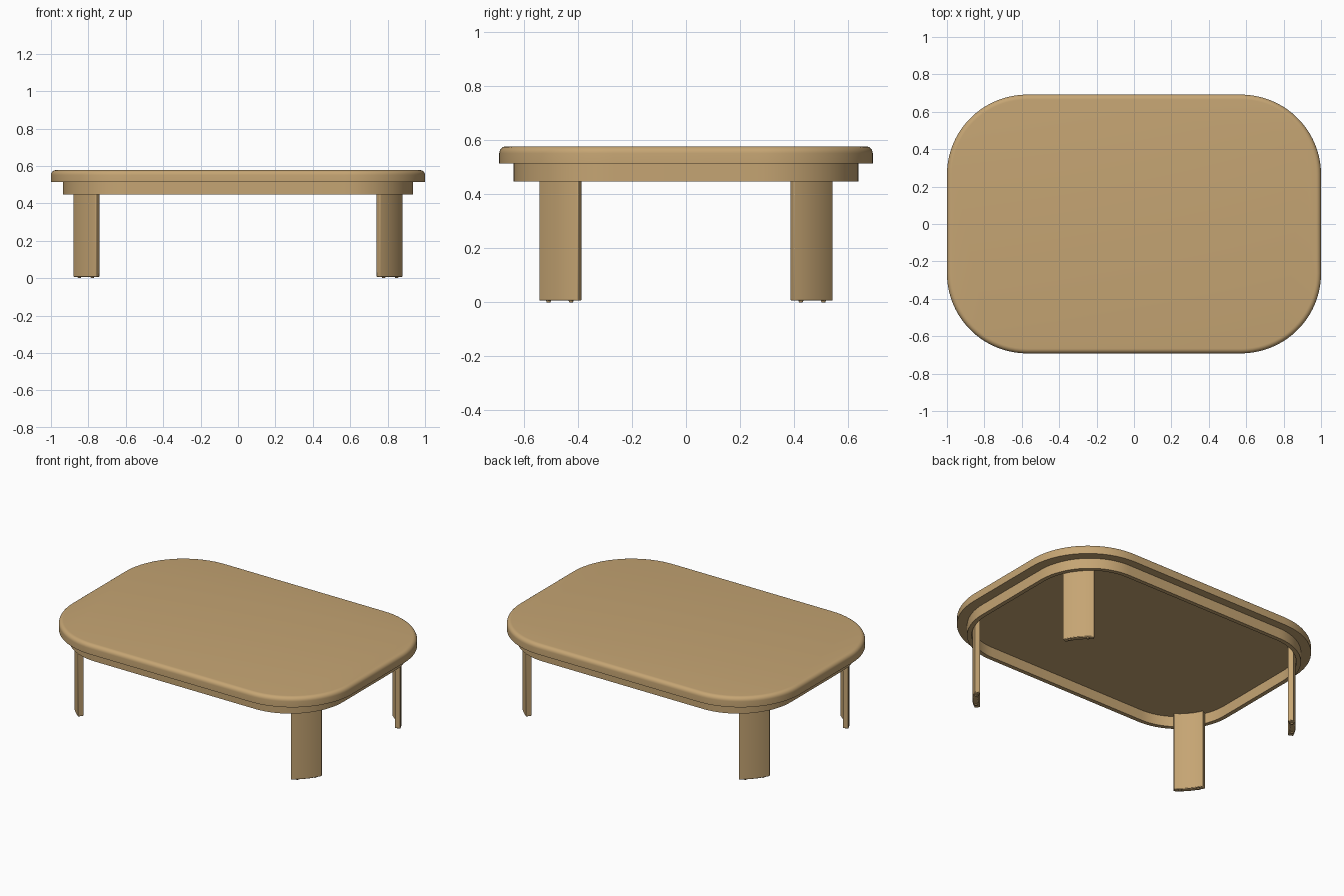
import bpy, bmesh, math

if "Cube" in bpy.data.objects:
    bpy.data.objects.remove(bpy.data.objects["Cube"])

wood = bpy.data.materials.new("warm oak")
wood.diffuse_color = (0.56, 0.375, 0.172, 1)
wood.use_nodes = True
wood.node_tree.nodes["Principled BSDF"].inputs["Base Color"].default_value = wood.diffuse_color

CX, CY = 0.57, 0.265          # centre of the rounded corners
TOP, SEAM, APRON_Z, LEG_Z = 0.578, 0.515, 0.448, 0.006


def outline(hx, hy, z, n=20):
    """Rounded rectangle with quarter-ellipse corners about (CX, CY)."""
    pts = []
    for q, (sx, sy) in enumerate([(1, 1), (-1, 1), (-1, -1), (1, -1)]):
        for i in range(n + 1):
            a = math.pi / 2 * (q + i / n)
            pts.append((sx * CX + (hx - CX) * math.cos(a),
                        sy * CY + (hy - CY) * math.sin(a), z))
    return pts


def loft(name, rings, closed=False):
    """Skin a stack of outlines; cap the ends or join last to first."""
    bm = bmesh.new()
    vs = [[bm.verts.new(p) for p in r] for r in rings]
    n = len(vs[0])
    pairs = list(zip(vs, vs[1:])) + ([(vs[-1], vs[0])] if closed else [])
    for a, b in pairs:
        for i in range(n):
            j = (i + 1) % n
            bm.faces.new((a[i], a[j], b[j], b[i]))
    if not closed:
        bm.faces.new(vs[0][::-1])
        bm.faces.new(vs[-1])
    return finish(name, bm)


def finish(name, bm):
    bmesh.ops.recalc_face_normals(bm, faces=bm.faces)
    me = bpy.data.meshes.new(name)
    bm.to_mesh(me)
    bm.free()
    me.materials.append(wood)
    ob = bpy.data.objects.new(name, me)
    bpy.context.collection.objects.link(ob)
    bpy.ops.object.select_all(action='DESELECT')
    ob.select_set(True)
    bpy.context.view_layer.objects.active = ob
    bpy.ops.object.shade_smooth_by_angle(angle=math.radians(35))
    return ob


# Tabletop with a rounded upper edge
R = 0.026
rings = [outline(1.0, 0.692, SEAM)]
for k in range(7):
    a = math.pi / 2 * k / 6
    d = R * (1 - math.cos(a))
    rings.append(outline(1 - d, 0.692 - d, TOP - R + R * math.sin(a)))
loft("tabletop", rings)

# Hollow apron ring set in under the top
loft("apron", [outline(0.936, 0.639, APRON_Z), outline(0.936, 0.639, SEAM),
               outline(0.909, 0.612, SEAM), outline(0.909, 0.612, APRON_Z)],
     closed=True)

# Four curved plate legs following the corners, each on two small glides
A0, A1, RO, RI = math.radians(23.5), math.radians(56), 0.338, 0.304
for sx, sy, where in [(1, 1, "back_right"), (-1, 1, "back_left"),
                      (-1, -1, "front_left"), (1, -1, "front_right")]:
    def corner(r, a, z):
        return (sx * (CX + r * math.cos(a)), sy * (CY + r * math.sin(a)), z)

    angles = [A0 + (A1 - A0) * i / 10 for i in range(11)]
    section = [(RO, a) for a in angles] + [(RI, a) for a in reversed(angles)]
    leg = loft(where + "_leg", [[corner(r, a, z) for r, a in section]
                                for z in (LEG_Z, SEAM)])
    bev = leg.modifiers.new("soft edges", 'BEVEL')
    bev.width, bev.segments, bev.limit_method = 0.004, 2, 'ANGLE'

    bm = bmesh.new()
    for deg in (30, 49.5):
        x, y, _ = corner((RO + RI) / 2, math.radians(deg), 0)
        res = bmesh.ops.create_cone(bm, cap_ends=True, segments=16, radius1=0.007,
                                    radius2=0.010, depth=0.008)
        bmesh.ops.translate(bm, verts=res["verts"], vec=(x, y, 0.004))
    finish(where + "_glides", bm)
